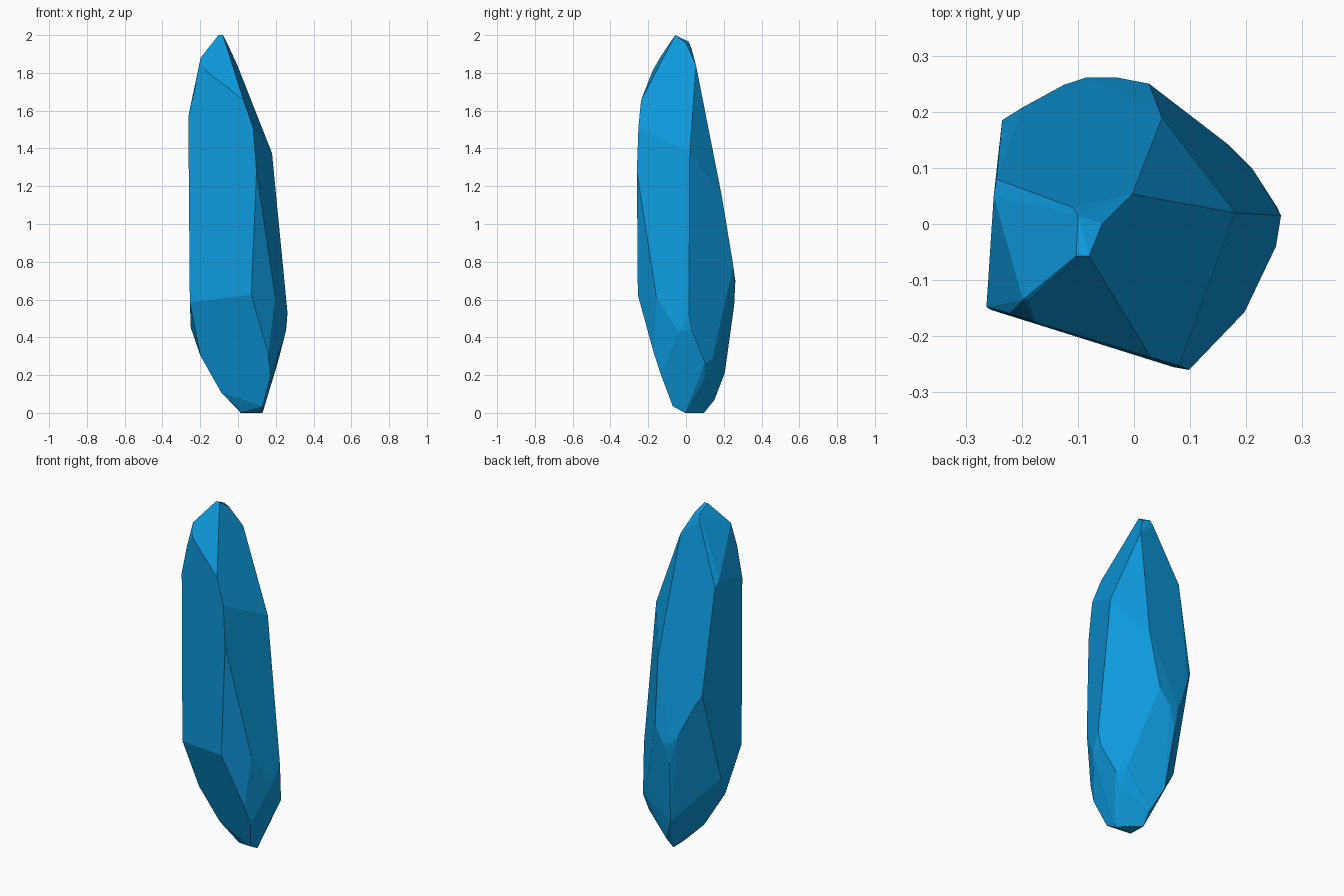
import bpy, bmesh, math

# Corner points of the cut stone, grouped by zone
tip = [(-.103, -.057, 2), (-.08, -.057, 2), (-.057, 0, 1.957), (-.1, .015, 1.965),
       (-.11, .03, 1.925), (-.003, .053, 1.84), (-.198, -.135, 1.88), (-.188, -.135, 1.885),
       (-.175, -.175, 1.815), (-.222, -.159, 1.74), (.03, -.238, 1.655), (.08, -.252, 1.51)]
shoulder = [(-.263, -.148, 1.57), (-.245, .08, 1.593), (-.25, .05, 1.625),
            (.18, .02, 1.375), (.098, -.26, 1.28), (.05, .19, 1.145), (-.235, .185, .994)]
girdle = [(-.2, .207, .928), (-.125, .248, .755), (-.085, .261, .702), (-.03, .261, .694),
          (.027, .25, .78), (-.07, .255, .57), (-.255, -.153, .585), (-.25, .03, .45),
          (.07, -.255, .625), (.197, -.157, .615), (.262, .015, .53), (.253, -.04, .43),
          (.255, .03, .44)]
foot = [(.21, .1, .265), (.17, .14, .285), (.172, .1, .185), (-.043, .205, .21),
        (-.2, -.078, .305), (-.09, -.04, .11), (.16, -.17, .315), (.172, -.13, .195),
        (.13, -.07, .035), (.02, .15, .068), (.015, .095, 0), (.13, -.005, 0), (.015, -.01, .003)]

# Convex hull, merged into broad flat facets
bm = bmesh.new()
for p in tip + shoulder + girdle + foot:
    bm.verts.new(p)
res = bmesh.ops.convex_hull(bm, input=bm.verts)
loose = [v for v in bm.verts if not v.link_faces]
bmesh.ops.delete(bm, geom=loose, context='VERTS')
bmesh.ops.dissolve_limit(bm, angle_limit=math.radians(4), verts=bm.verts, edges=bm.edges)
bmesh.ops.recalc_face_normals(bm, faces=bm.faces)

mesh = bpy.data.meshes.new("crystal_shard")
bm.to_mesh(mesh)
bm.free()
crystal = bpy.data.objects.new("crystal_shard", mesh)
bpy.context.collection.objects.link(crystal)

# One blue for the whole stone
blue = bpy.data.materials.new("crystal blue")
blue.diffuse_color = (.004, .32, .72, 1)
mesh.materials.append(blue)
